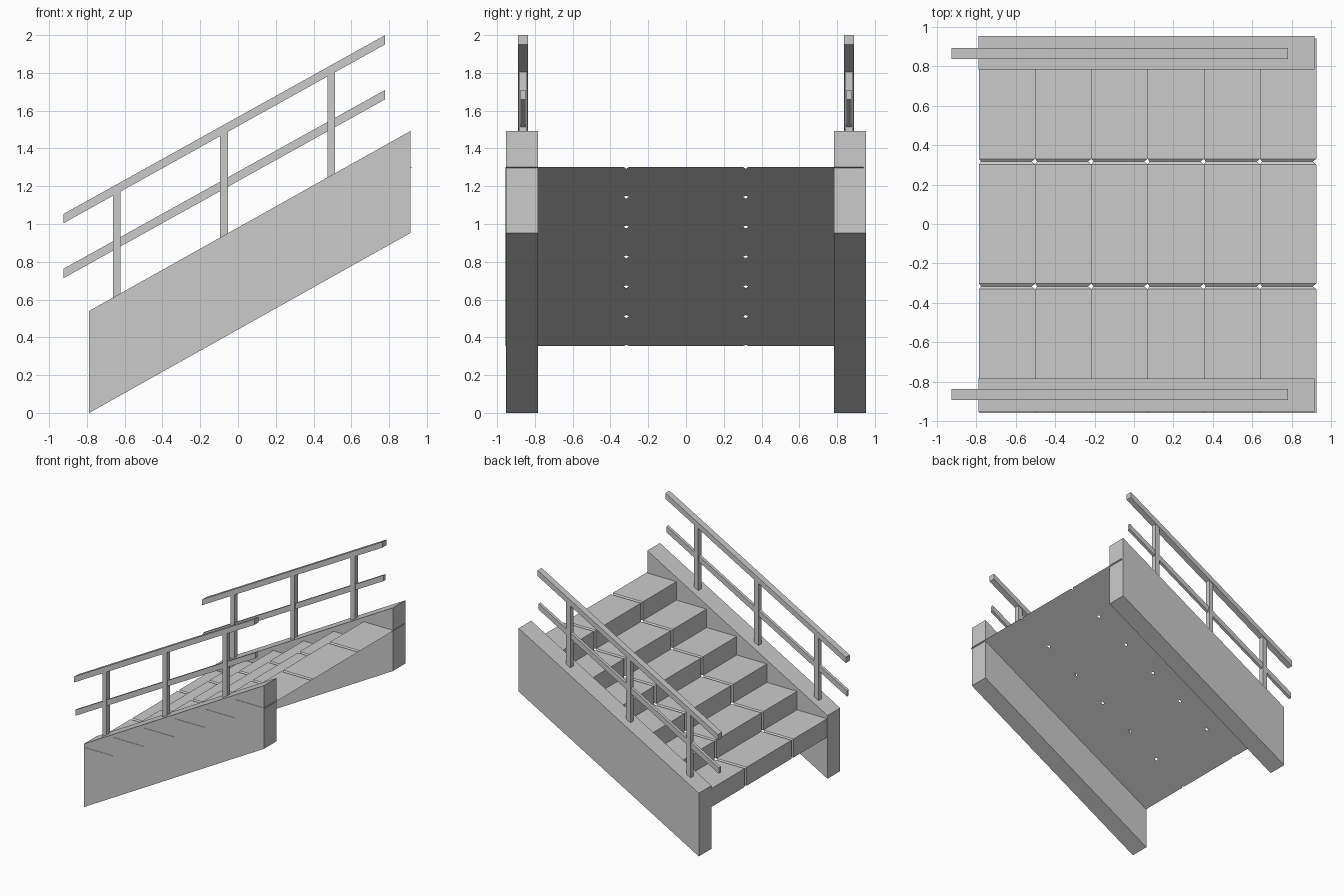
import bpy
import bmesh

cube = bpy.data.objects.get("Cube")
if cube:
    bpy.data.objects.remove(cube, do_unlink=True)

# One plain grey for the whole staircase
grey = bpy.data.materials.new("concrete_grey")
grey.use_nodes = True
colour = (0.6, 0.6, 0.6, 1)
grey.diffuse_color = colour
grey.node_tree.nodes["Principled BSDF"].inputs["Base Color"].default_value = colour


def loft(name, sections):
    """Join (y, xz profile) sections into a closed solid."""
    bm = bmesh.new()
    rings = [[bm.verts.new((x, y, z)) for x, z in profile] for y, profile in sections]
    n = len(rings[0])
    for a, b in zip(rings, rings[1:]):
        for i in range(n):
            j = (i + 1) % n
            bm.faces.new((a[i], a[j], b[j], b[i]))
    bm.faces.new(rings[0])
    bm.faces.new(rings[-1])
    bmesh.ops.recalc_face_normals(bm, faces=bm.faces)
    mesh = bpy.data.meshes.new(name)
    bm.to_mesh(mesh)
    bm.free()
    mesh.materials.append(grey)
    obj = bpy.data.objects.new(name, mesh)
    bpy.context.collection.objects.link(obj)
    return obj


def slanted_bar(name, x0, x1, z0, z1, height, y, width):
    """Bar with plumb ends, rising from z0 at x0 to z1 at x1."""
    profile = [(x0, z0), (x1, z1), (x1, z1 + height), (x0, z0 + height)]
    loft(name, [(y - width / 2, profile), (y + width / 2, profile)])


# Wedge-shaped steps, each divided into three slabs by V grooves
STEPS = 6
RUN, RISE = 0.2847, 0.158
START_X, START_Z = -0.785, 0.354
GROOVE_Y, GROOVE_HALF, GROOVE_DEPTH = 0.316, 0.014, 0.01
SLOPE = RISE / RUN


def wedge(x, z, d=0.0):
    top = z + RISE - d
    return [(x + d, z + d * SLOPE), (x + d, top), (x + RUN - d / SLOPE, top)]


for i in range(STEPS):
    x, z = START_X + i * RUN, START_Z + i * RISE
    sections = [(-0.956, wedge(x, z))]
    for gy in (-GROOVE_Y, GROOVE_Y):
        sections += [(gy - GROOVE_HALF, wedge(x, z)),
                     (gy, wedge(x, z, GROOVE_DEPTH)),
                     (gy + GROOVE_HALF, wedge(x, z))]
    sections.append((0.94, wedge(x, z)))
    loft(f"step_{i + 1}", sections)

# Side walls, railings and posts on both sides
RAIL_SLOPE = 0.556
RAIL_X0, RAIL_X1 = -0.924, 0.779
RAIL_RISE = RAIL_SLOPE * (RAIL_X1 - RAIL_X0)
POST_HALF = 0.02

for side, sign in (("right", -1), ("left", 1)):
    slanted_bar(f"side_wall_{side}", -0.788, 0.914, 0, 0.953, 0.54, sign * 0.868, 0.17)
    rail_y = sign * 0.863
    slanted_bar(f"handrail_{side}", RAIL_X0, RAIL_X1, 1.004, 1.004 + RAIL_RISE,
                2 - 1.004 - RAIL_RISE, rail_y, 0.054)
    slanted_bar(f"middle_rail_{side}", RAIL_X0, RAIL_X1, 0.713, 0.713 + RAIL_RISE,
                0.05, rail_y, 0.026)
    for k, px in enumerate((-0.642, -0.074, 0.494)):
        x0, x1 = px - POST_HALF, px + POST_HALF
        foot = 0.52 + 0.56 * (x0 + 0.788)
        head = 1.009 + RAIL_SLOPE * (x0 - RAIL_X0)
        slanted_bar(f"rail_post_{side}_{k + 1}", x0, x1, foot,
                    foot + RAIL_SLOPE * (x1 - x0), head - foot, rail_y, 0.042)
